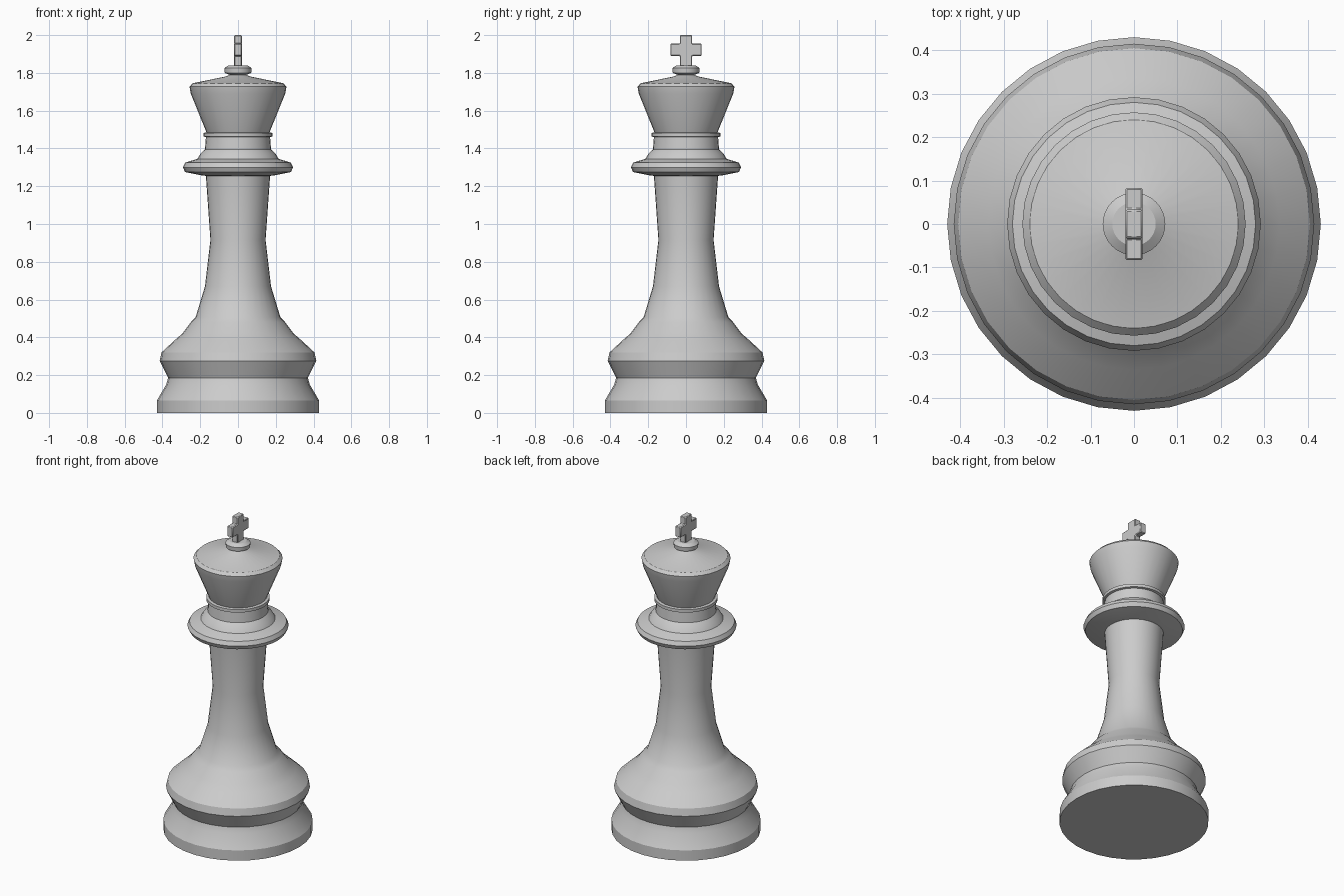
import bpy, bmesh, math

if "Cube" in bpy.data.objects:
    bpy.data.objects.remove(bpy.data.objects["Cube"])

SEGMENTS = 32


def finish(name, bm, angle):
    bmesh.ops.recalc_face_normals(bm, faces=bm.faces)
    mesh = bpy.data.meshes.new(name)
    bm.to_mesh(mesh)
    bm.free()
    obj = bpy.data.objects.new(name, mesh)
    bpy.context.collection.objects.link(obj)
    bpy.ops.object.select_all(action='DESELECT')
    obj.select_set(True)
    bpy.context.view_layer.objects.active = obj
    bpy.ops.object.shade_smooth_by_angle(angle=math.radians(angle))
    return obj


def lathe(name, profile):
    """Turn (radius, z) points around the z axis and close both ends."""
    bm = bmesh.new()
    rings = []
    for r, z in profile:
        rings.append([bm.verts.new((r * math.cos(math.tau * i / SEGMENTS),
                                    r * math.sin(math.tau * i / SEGMENTS), z))
                      for i in range(SEGMENTS)])
    for a, b in zip(rings, rings[1:]):
        for i in range(SEGMENTS):
            j = (i + 1) % SEGMENTS
            bm.faces.new((a[i], a[j], b[j], b[i]))
    bm.faces.new(rings[0])
    bm.faces.new(rings[-1])
    return finish(name, bm, 30)


# Turned body: base, stem, collar, neck ring, flared head and finial
lathe("turned_body", [
    # base
    (0.43, 0.0), (0.43, 0.065), (0.38, 0.15), (0.37, 0.185),
    (0.415, 0.275), (0.405, 0.32),
    # shoulder and stem
    (0.335, 0.385), (0.295, 0.42), (0.25, 0.48), (0.225, 0.505),
    (0.175, 0.67), (0.146, 0.915), (0.17, 1.255),
    # collar
    (0.19, 1.257), (0.28, 1.275), (0.292, 1.30), (0.28, 1.325),
    (0.215, 1.345), (0.20, 1.37), (0.175, 1.395), (0.17, 1.46),
    # neck ring
    (0.183, 1.463), (0.183, 1.482), (0.167, 1.485),
    # flared head
    (0.25, 1.69), (0.257, 1.727), (0.24, 1.745), (0.06, 1.782),
    # finial disc
    (0.045, 1.79), (0.07, 1.80), (0.072, 1.825), (0.05, 1.84),
])

# Cross on top, cut from one outline in the y-z plane
bm = bmesh.new()
half = [(0.033, 1.83), (0.033, 1.89), (0.083, 1.89),
        (0.083, 1.955), (0.033, 1.955), (0.033, 2.0)]
outline = half + [(-y, z) for y, z in reversed(half)]
face = bm.faces.new([bm.verts.new((-0.02, y, z)) for y, z in outline])
side = bmesh.ops.extrude_face_region(bm, geom=[face])["geom"]
bmesh.ops.translate(bm, vec=(0.04, 0, 0),
                    verts=[v for v in side if isinstance(v, bmesh.types.BMVert)])
cross = finish("top_cross", bm, 30)
bevel = cross.modifiers.new("soft_edges", 'BEVEL')
bevel.width = 0.004
bevel.segments = 1
